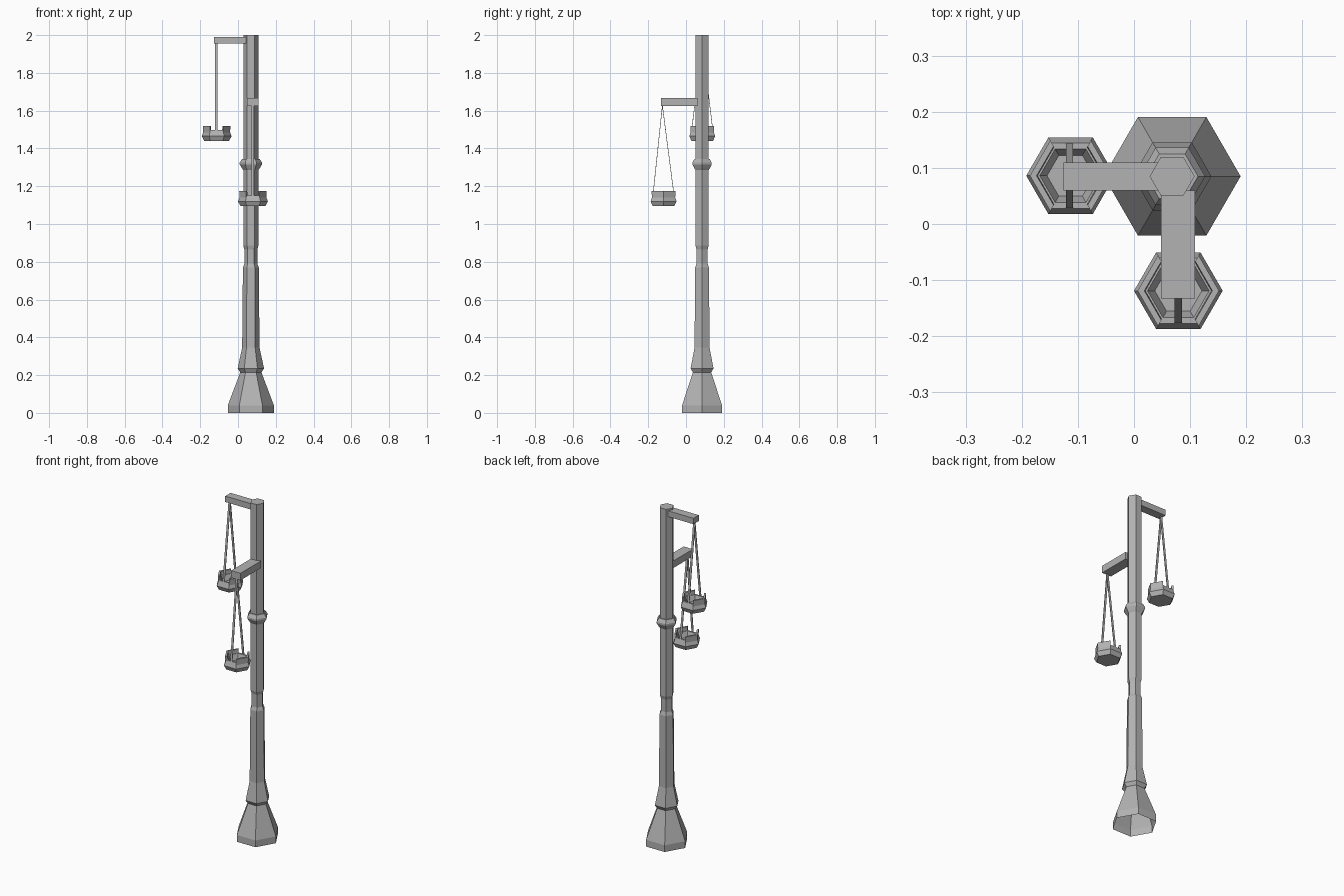
import bpy, bmesh, math
from mathutils import Vector

if "Cube" in bpy.data.objects:
    bpy.data.objects.remove(bpy.data.objects["Cube"])

POLE = Vector((0.068, 0.085, 0))
GREY = bpy.data.materials.new("dark_grey")
GREY.diffuse_color = (0.45, 0.45, 0.45, 1)
GREY.use_nodes = True
GREY.node_tree.nodes["Principled BSDF"].inputs["Base Color"].default_value = GREY.diffuse_color


def finish(name, bm):
    bmesh.ops.recalc_face_normals(bm, faces=bm.faces)
    mesh = bpy.data.meshes.new(name)
    bm.to_mesh(mesh)
    bm.free()
    mesh.materials.append(GREY)
    ob = bpy.data.objects.new(name, mesh)
    bpy.context.collection.objects.link(ob)
    return ob


def lathe(name, profile, center, cap_start=True, cap_end=True):
    """Six-sided stack of rings; corners point along x."""
    bm = bmesh.new()
    rings = [[bm.verts.new((center[0] + r * math.cos(i * math.pi / 3),
                            center[1] + r * math.sin(i * math.pi / 3),
                            center[2] + z)) for i in range(6)]
             for r, z in profile]
    for a, b in zip(rings, rings[1:]):
        for i in range(6):
            j = (i + 1) % 6
            bm.faces.new((a[i], a[j], b[j], b[i]))
    if cap_start:
        bm.faces.new(rings[0][::-1])
    if cap_end:
        bm.faces.new(rings[-1])
    return finish(name, bm)


def box(name, lo, hi):
    lo, hi = Vector(lo), Vector(hi)
    bm = bmesh.new()
    bmesh.ops.create_cube(bm, size=1)
    bmesh.ops.scale(bm, vec=hi - lo, verts=bm.verts)
    bmesh.ops.translate(bm, vec=(lo + hi) / 2, verts=bm.verts)
    return finish(name, bm)


def raised_wall(name, center, side):
    """V-shaped wall wrapping the basket corner on one x side."""
    bm = bmesh.new()
    s60 = math.sqrt(3) / 2
    rows = []
    for z, ro, ri in ((0.045, 0.0715, 0.058), (0.080, 0.0725, 0.0605)):
        row = []
        for s in (-1, 0, 1):
            for r in (ro, ri):
                x = r * (0.5 if s else 1)
                row.append(bm.verts.new((center[0] + side * x,
                                         center[1] + s * r * s60, center[2] + z)))
        rows.append(row)
    lo, hi = rows
    loop = (0, 2, 4, 5, 3, 1)
    for a, b in zip(loop, loop[1:] + loop[:1]):
        bm.faces.new((lo[a], lo[b], hi[b], hi[a]))
    for row in rows:
        for a in (0, 2):
            bm.faces.new((row[a], row[a + 2], row[a + 3], row[a + 1]))
    return finish(name, bm)


def strap(name, top, bottom, width=0.013, t=0.003):
    """Thin flat strap, wide along x."""
    bm = bmesh.new()
    ends = [[bm.verts.new(p + Vector((sx * width / 2, sy * t / 2, 0)))
             for sx, sy in ((-1, -1), (1, -1), (1, 1), (-1, 1))]
            for p in (Vector(bottom), Vector(top))]
    for i in range(4):
        j = (i + 1) % 4
        bm.faces.new((ends[0][i], ends[0][j], ends[1][j], ends[1][i]))
    bm.faces.new(ends[0][::-1])
    bm.faces.new(ends[1])
    return finish(name, bm)


def hanging_basket(prefix, center, hook):
    lathe(prefix + "_basket", [(0.066, 0), (0.079, 0.025), (0.067, 0.057),
                               (0.055, 0.057), (0.042, 0.025)], center)
    for side, label in ((-1, "left"), (1, "right")):
        raised_wall(f"{prefix}_basket_wall_{label}", center, side)
    for s, label in ((-1, "front"), (1, "back")):
        strap(f"{prefix}_strap_{label}", hook,
              (hook[0], center[1] + s * 0.056, center[2] + 0.055))


# Post with flared open base, stepped sleeve, neck and collar
lathe("post", [(0.122, 0), (0.122, 0.04), (0.056, 0.215), (0.070, 0.235),
               (0.046, 0.345), (0.042, 0.77), (0.034, 0.79), (0.034, 0.865),
               (0.040, 0.885), (0.040, 1.285), (0.047, 1.295), (0.059, 1.315),
               (0.059, 1.325), (0.046, 1.345), (0.040, 1.345), (0.040, 2.0)],
      POLE, cap_start=False)

# Arms
box("upper_arm", (-0.126, 0.06, 1.955), (0.05, 0.11, 1.99))
box("lower_arm", (0.048, -0.133, 1.625), (0.109, 0.06, 1.667))

# Baskets on straps
hanging_basket("upper", (-0.113, 0.086, 1.44), (-0.115, 0.086, 1.957))
hanging_basket("lower", (0.079, -0.119, 1.095), (0.079, -0.125, 1.627))
